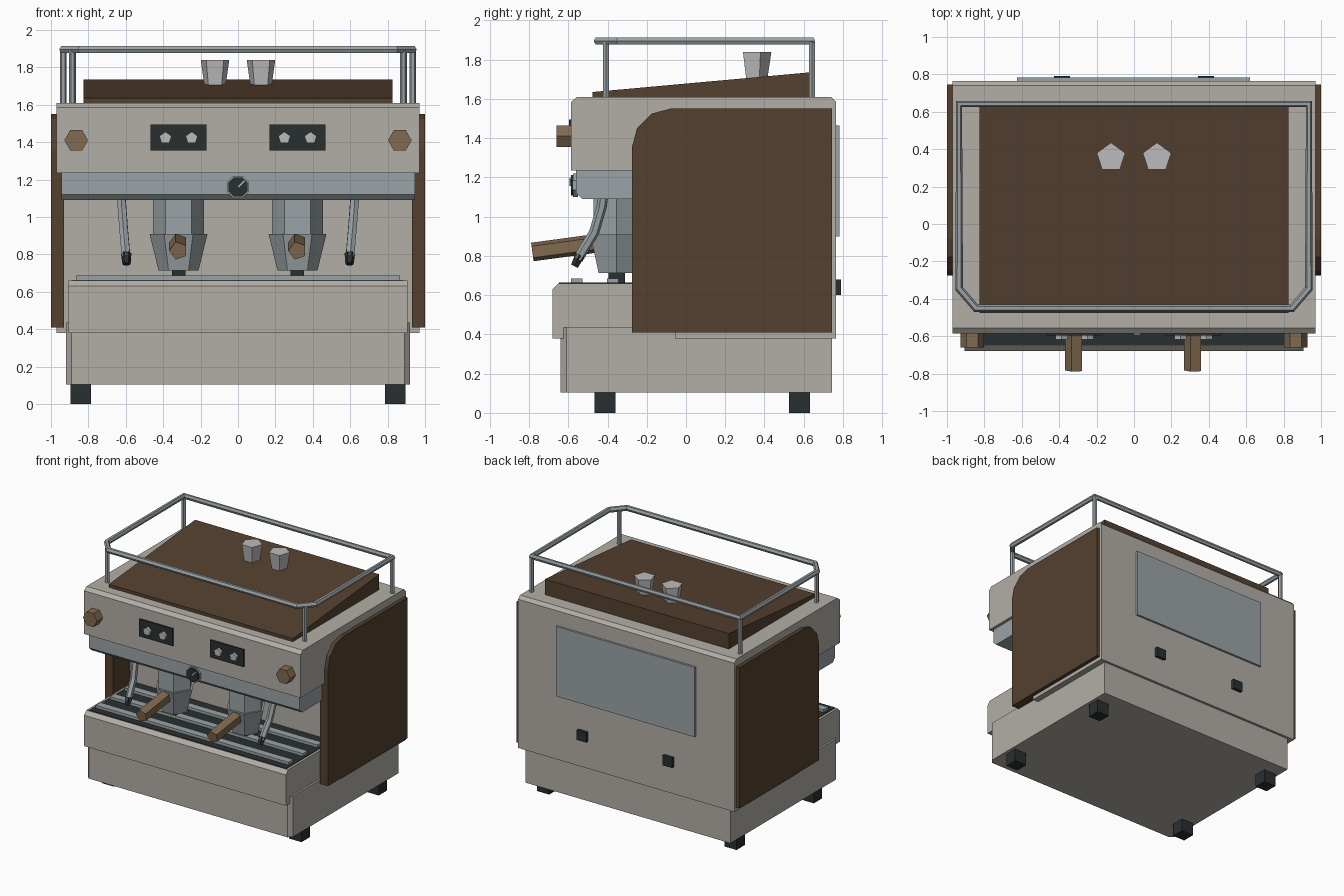
import bpy, bmesh
from math import sin, cos, radians, tau
from mathutils import Vector

if "Cube" in bpy.data.objects:
    bpy.data.objects.remove(bpy.data.objects["Cube"])


def material(name, r, g, b):
    m = bpy.data.materials.new(name)
    m.diffuse_color = (r, g, b, 1)
    m.use_nodes = True
    m.node_tree.nodes["Principled BSDF"].inputs["Base Color"].default_value = m.diffuse_color
    return m


CREAM = material("cream", 0.45, 0.42, 0.38)
STEEL = material("steel", 0.33, 0.37, 0.385)
WOOD = material("dark_wood", 0.09, 0.052, 0.029)
LIGHT_WOOD = material("light_wood", 0.22, 0.145, 0.08)
BLACK = material("black", 0.022, 0.028, 0.028)
CHINA = material("china", 0.5, 0.5, 0.5)


def loft(name, low, high, mat):
    """Closed solid between two matching rings of points."""
    n = len(low)
    me = bpy.data.meshes.new(name)
    sides = [(i, (i + 1) % n, n + (i + 1) % n, n + i) for i in range(n)]
    me.from_pydata(low + high, [], [tuple(range(n)), tuple(range(n, 2 * n))] + sides)
    bm = bmesh.new()
    bm.from_mesh(me)
    bmesh.ops.recalc_face_normals(bm, faces=bm.faces)
    bm.to_mesh(me)
    bm.free()
    me.materials.append(mat)
    ob = bpy.data.objects.new(name, me)
    bpy.context.collection.objects.link(ob)
    return ob


def prism_x(name, yz, x0, x1, mat):
    return loft(name, [(x0, y, z) for y, z in yz], [(x1, y, z) for y, z in yz], mat)


def prism_z(name, xy, z0, z1, mat):
    return loft(name, [(x, y, z0) for x, y in xy], [(x, y, z1) for x, y in xy], mat)


def box(name, x0, x1, y0, y1, z0, z1, mat):
    return prism_z(name, [(x0, y0), (x1, y0), (x1, y1), (x0, y1)], z0, z1, mat)


def rod(name, p0, p1, r0, r1, n, phase, mat):
    """Tapered n-sided bar from p0 to p1; phase 0 puts a corner toward +x."""
    p0, p1 = Vector(p0), Vector(p1)
    d = (p1 - p0).normalized()
    u = Vector((1, 0, 0))
    u = (u - d * u.dot(d)).normalized()
    v = d.cross(u)
    ang = [radians(phase) + tau * i / n for i in range(n)]
    ring = lambda p, r: [tuple(p + (u * cos(a) + v * sin(a)) * r) for a in ang]
    return loft(name, ring(p0, r0), ring(p1, r1), mat)


def tube(name, pts, r, closed, mat):
    cu = bpy.data.curves.new(name, 'CURVE')
    cu.dimensions = '3D'
    cu.bevel_depth, cu.bevel_resolution = r, 1
    cu.use_fill_caps = not closed
    sp = cu.splines.new('POLY')
    sp.points.add(len(pts) - 1)
    for p, co in zip(sp.points, pts):
        p.co = (*co, 1)
    sp.use_cyclic_u, sp.use_smooth = closed, False
    cu.materials.append(mat)
    ob = bpy.data.objects.new(name, cu)
    bpy.context.collection.objects.link(ob)
    bpy.ops.object.select_all(action='DESELECT')
    ob.select_set(True)
    bpy.context.view_layer.objects.active = ob
    bpy.ops.object.convert(target='MESH')


# Housing: base plinth, main body with overhanging head, drip tray, group rail
prism_z("base", [(-0.89, -0.64), (0.89, -0.64), (0.92, -0.61), (0.92, 0.745),
                 (-0.92, 0.745), (-0.92, -0.61)], 0.105, 0.435, CREAM)
prism_x("main_body", [(-0.055, 0.38), (0.765, 0.38), (0.765, 1.585), (0.74, 1.61), (-0.555, 1.61),
                      (-0.585, 1.585), (-0.585, 1.235), (-0.055, 1.235)], -0.97, 0.97, CREAM)
prism_x("drip_tray", [(-0.68, 0.38), (-0.05, 0.38), (-0.05, 0.66), (-0.65, 0.66),
                      (-0.68, 0.63)], -0.905, 0.905, CREAM)
prism_x("group_rail", [(-0.56, 1.235), (-0.56, 1.12), (-0.53, 1.09), (-0.05, 1.09),
                       (-0.05, 1.235)], -0.945, 0.945, STEEL)

# Drip grate
box("grate_bed", -0.885, 0.885, -0.648, -0.05, 0.65, 0.664, BLACK)
for i in range(3):
    y = -0.557 + 0.184 * i
    box(f"grate_bar_{i + 1}", -0.865, 0.865, y - 0.03, y + 0.03, 0.66, 0.686, STEEL)

# Sloping wooden lid
prism_x("top_lid", [(-0.476, 1.605), (0.63, 1.605), (0.63, 1.735), (-0.476, 1.635)],
        -0.825, 0.825, WOOD)

# Back service plate
box("back_plate", -0.625, 0.62, 0.76, 0.782, 0.9, 1.465, STEEL)

# Cup guard rail
tube("guard_rail", [(0.935, 0.642, 1.895), (0.935, -0.345, 1.895), (0.845, -0.45, 1.895),
                    (-0.845, -0.45, 1.895), (-0.935, -0.345, 1.895), (-0.935, 0.642, 1.895)],
     0.022, True, STEEL)

# Pressure dial in the middle
rod("dial_ring", (0, -0.55, 1.16), (0, -0.575, 1.16), 0.064, 0.064, 8, 22.5, STEEL)
rod("dial_knob", (0, -0.57, 1.16), (0, -0.585, 1.16), 0.056, 0.056, 8, 22.5, BLACK)
rod("dial_pointer", (0.0, -0.588, 1.16), (0.036, -0.588, 1.196), 0.008, 0.008, 4, 45, CHINA)

# Everything that repeats left and right
for s, side in ((-1, "left"), (1, "right")):
    prism_x(f"{side}_panel", [(-0.275, 0.41), (0.745, 0.41), (0.745, 1.55), (-0.08, 1.55),
                              (-0.175, 1.525), (-0.25, 1.45), (-0.275, 1.355)],
            0.93 * s, 1.0 * s, WOOD)
    for y, end in ((-0.412, "front"), (0.578, "back")):
        box(f"{end}_{side}_foot", 0.84 * s - 0.055, 0.84 * s + 0.055,
            y - 0.053, y + 0.053, 0, 0.11, BLACK)
    for x, y, end in ((0.885, -0.408, "front"), (0.935, 0.642, "back")):
        rod(f"{end}_{side}_post", (x * s, y, 1.6), (x * s, y, 1.89), 0.018, 0.018, 6, 0, STEEL)
    box(f"{side}_socket", 0.385 * s - 0.043, 0.385 * s + 0.043, 0.75, 0.79, 0.6, 0.68, BLACK)

    # Steam knob and steam wand
    rod(f"{side}_steam_knob", (0.865 * s, -0.575, 1.41), (0.865 * s, -0.66, 1.41),
        0.063, 0.063, 6, 0, LIGHT_WOOD)
    tube(f"{side}_steam_wand", [(0.625 * s, -0.42, 1.12), (0.62 * s, -0.43, 1.05),
                                (0.61 * s, -0.468, 0.92), (0.598 * s, -0.55, 0.785)],
         0.026, False, STEEL)
    rod(f"{side}_wand_tip", (0.598 * s, -0.54, 0.805), (0.596 * s, -0.568, 0.748),
        0.028, 0.022, 6, 0, BLACK)

    # Brew group: head, filter basket, spout, handle
    gx, gy = 0.318 * s, -0.353
    rod(f"{side}_group_head", (gx, gy, 0.9), (gx, gy, 1.1), 0.137, 0.137, 6, 0, STEEL)
    rod(f"{side}_filter_basket", (gx, gy, 0.714), (gx, gy, 0.91), 0.107, 0.155, 6, 0, STEEL)
    box(f"{side}_spout", gx - 0.036, gx + 0.036, gy - 0.043, gy + 0.043, 0.665, 0.72, BLACK)
    rod(f"{side}_filter_handle", (gx, -0.42, 0.869), (gx, -0.783, 0.82),
        0.05, 0.05, 5, 180, LIGHT_WOOD)

    # Button pad
    box(f"{side}_button_pad", gx - 0.15, gx + 0.15, -0.597, -0.57, 1.355, 1.495, BLACK)
    for k in (-1, 1):
        rod(f"{side}_button_{(k + 3) // 2}", (gx + 0.07 * k, -0.59, 1.422),
            (gx + 0.07 * k, -0.618, 1.422), 0.034, 0.034, 5, 90, CHINA)

    # Cups on the lid
    rod(f"{side}_cup", (0.123 * s, 0.355, 1.69), (0.123 * s, 0.355, 1.84),
        0.058, 0.08, 5, 90, CHINA)
